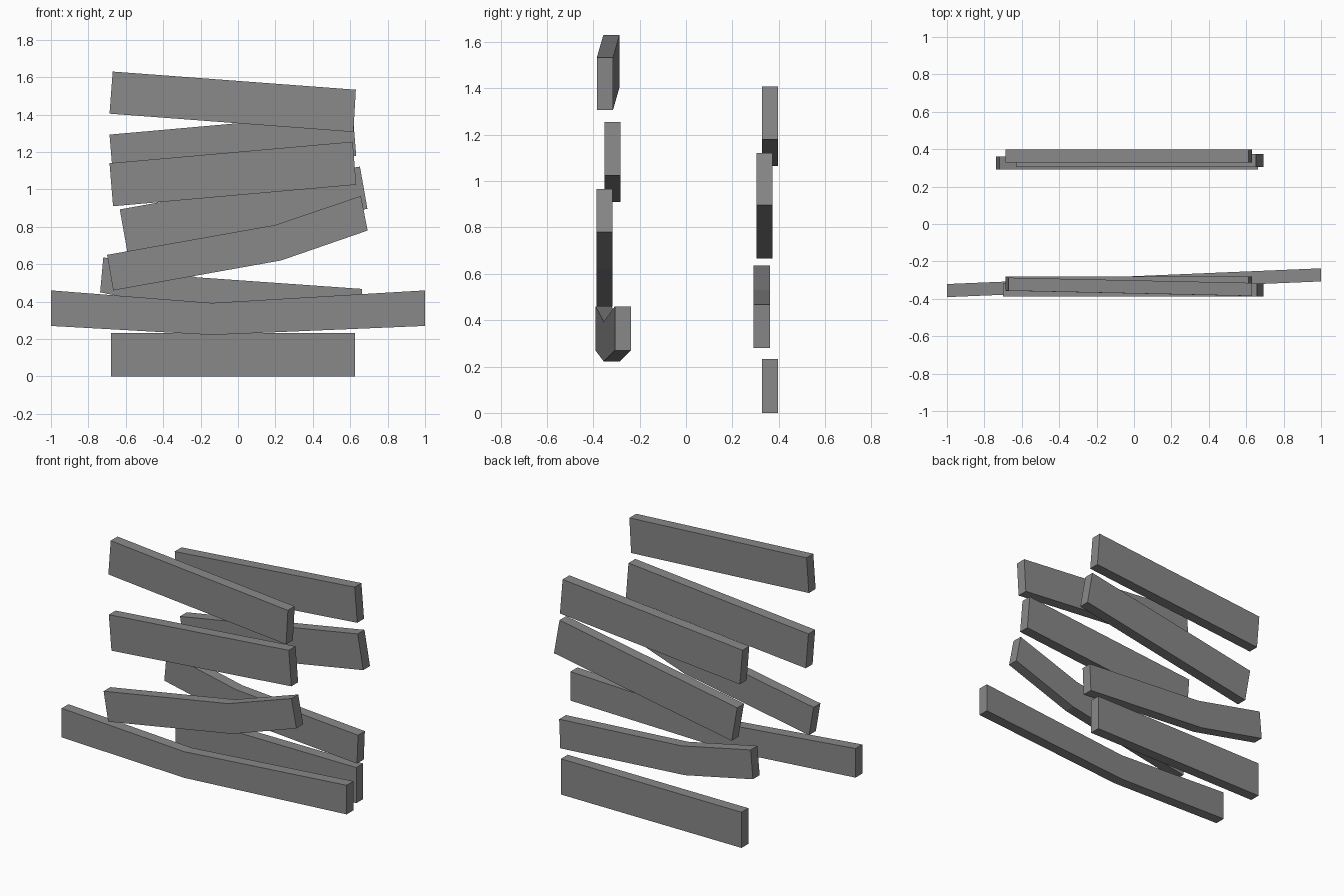
import bpy
import bmesh

cube = bpy.data.objects.get("Cube")
if cube:
    bpy.data.objects.remove(cube, do_unlink=True)

grey = bpy.data.materials.new("plain_grey")
grey.use_nodes = True
colour = (0.25, 0.25, 0.25, 1)
grey.diffuse_color = colour
grey.node_tree.nodes["Principled BSDF"].inputs["Base Color"].default_value = colour

THICK = 0.07


def plank(name, top, bottom, y_left, y_right=None):
    """Board from its top and bottom edges (x, z), left to right in x.
    The near face runs from y_left at the -x end to y_right at the +x end."""
    y_right = y_left if y_right is None else y_right
    x0, x1 = top[0][0], top[-1][0]
    bm = bmesh.new()
    rings = []
    for t, b in zip(top, bottom):
        mid = (t[0] + b[0]) / 2
        y = y_left + (y_right - y_left) * (mid - x0) / (x1 - x0)
        rings.append([bm.verts.new(p) for p in (
            (t[0], y, t[1]), (t[0], y + THICK, t[1]),
            (b[0], y + THICK, b[1]), (b[0], y, b[1]))])
    for a, b in zip(rings, rings[1:]):
        for i in range(4):
            j = (i + 1) % 4
            bm.faces.new((a[i], a[j], b[j], b[i]))
    bm.faces.new(rings[0])
    bm.faces.new(rings[-1][::-1])
    bmesh.ops.recalc_face_normals(bm, faces=bm.faces)
    mesh = bpy.data.meshes.new(name)
    bm.to_mesh(mesh)
    bm.free()
    mesh.materials.append(grey)
    obj = bpy.data.objects.new(name, mesh)
    bpy.context.collection.objects.link(obj)


# Front stack, top to bottom
plank("front_top_plank", [(-0.67, 1.63), (0.63, 1.533)],
      [(-0.687, 1.405), (0.617, 1.307)], -0.357, -0.385)
plank("front_upper_plank", [(-0.687, 1.14), (0.613, 1.255)],
      [(-0.668, 0.91), (0.632, 1.025)], -0.352)
plank("front_bent_plank", [(-0.7, 0.65), (0.2, 0.81), (0.657, 0.965)],
      [(-0.667, 0.46), (0.23, 0.62), (0.693, 0.78)], -0.387)
plank("front_long_bent_plank", [(-1, 0.46), (-0.14, 0.393), (1, 0.46)],
      [(-1, 0.27), (-0.14, 0.222), (1, 0.27)], -0.391, -0.307)

# Back stack, top to bottom
plank("back_top_plank", [(-0.687, 1.293), (0.613, 1.408)],
      [(-0.668, 1.065), (0.632, 1.18)], 0.328)
plank("back_upper_plank", [(-0.632, 0.893), (0.652, 1.122)],
      [(-0.592, 0.667), (0.692, 0.896)], 0.304)
plank("back_bent_plank", [(-0.72, 0.637), (-0.22, 0.53), (0.663, 0.468)],
      [(-0.737, 0.45), (-0.245, 0.345), (0.655, 0.28)], 0.292)
plank("back_bottom_plank", [(-0.68, 0.233), (0.625, 0.233)],
      [(-0.68, 0), (0.625, 0)], 0.328)
